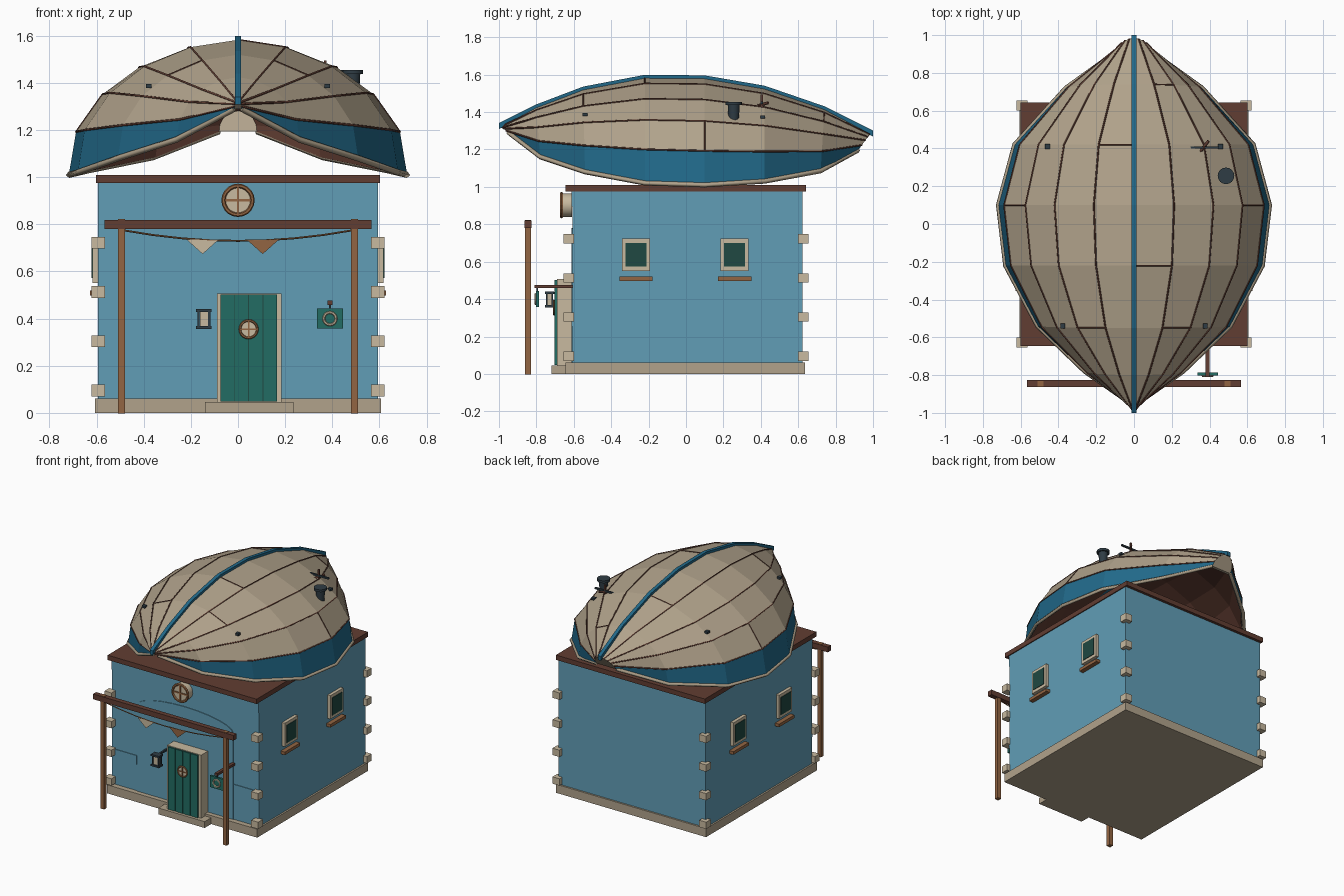
import bpy, bmesh, math
from mathutils import Vector

cube = bpy.data.objects.get("Cube")
if cube:
    bpy.data.objects.remove(cube, do_unlink=True)


def material(name, *rgb):
    m = bpy.data.materials.new(name)
    m.use_nodes = True
    m.diffuse_color = (*rgb, 1)
    m.node_tree.nodes["Principled BSDF"].inputs["Base Color"].default_value = (*rgb, 1)
    return m


WALL = material("wall blue", .12, .34, .47)
TAN = material("plank tan", .44, .365, .26)
BLUE = material("stripe blue", .015, .14, .25)
BROWN = material("dark brown", .12, .047, .032)
WOOD = material("warm wood", .29, .13, .055)
TEAL = material("door teal", .016, .15, .125)
CREAM = material("cream stone", .58, .49, .35)
IRON = material("dark iron", .028, .045, .058)
GLASS = material("dark glass", .014, .065, .054)


def mesh_object(name, bm, *mats):
    me = bpy.data.meshes.new(name)
    bm.to_mesh(me)
    bm.free()
    ob = bpy.data.objects.new(name, me)
    for m in mats:
        me.materials.append(m)
    bpy.context.collection.objects.link(ob)
    return ob


def prism(name, pts, vec, mat):
    """Extrude a flat outline along a vector."""
    bm = bmesh.new()
    face = bm.faces.new([bm.verts.new(p) for p in pts])
    ext = bmesh.ops.extrude_face_region(bm, geom=[face], use_keep_orig=True)
    moved = [v for v in ext["geom"] if isinstance(v, bmesh.types.BMVert)]
    bmesh.ops.translate(bm, verts=moved, vec=vec)
    bmesh.ops.recalc_face_normals(bm, faces=bm.faces)
    return mesh_object(name, bm, mat)


def box(name, x, y, z, mat):
    """Box from (min, max) ranges."""
    pts = [(x[0], y[0], z[0]), (x[1], y[0], z[0]), (x[1], y[1], z[0]), (x[0], y[1], z[0])]
    return prism(name, pts, (0, 0, z[1] - z[0]), mat)


def block(name, c, size, mat):
    return box(name, *[(a - s / 2, a + s / 2) for a, s in zip(c, size)], mat)


def cylinder(name, c, r, depth, mat, r2=None, facing_front=False, sides=16):
    bpy.ops.mesh.primitive_cone_add(vertices=sides, radius1=r, radius2=r if r2 is None else r2, depth=depth,
                                    location=c, rotation=(math.pi / 2 if facing_front else 0, 0, 0))
    ob = bpy.context.object
    ob.name = name
    ob.data.materials.append(mat)
    bpy.ops.object.shade_smooth_by_angle()
    return ob


def ring(name, c, r, thick, mat):
    bpy.ops.mesh.primitive_torus_add(major_radius=r, minor_radius=thick, major_segments=20, minor_segments=6,
                                     location=c, rotation=(math.pi / 2, 0, 0))
    ob = bpy.context.object
    ob.name = name
    ob.data.materials.append(mat)


def strip(name, pts, radius, mat):
    cu = bpy.data.curves.new(name, "CURVE")
    cu.dimensions = "3D"
    cu.bevel_depth, cu.bevel_resolution, cu.use_fill_caps = radius, 0, True
    sp = cu.splines.new("POLY")
    sp.points.add(len(pts) - 1)
    for p, co in zip(sp.points, pts):
        p.co = (*co, 1)
    ob = bpy.data.objects.new(name, cu)
    cu.materials.append(mat)
    bpy.context.collection.objects.link(ob)


# House shell
FRONT = -.607
box("house_body", (-.595, .595), (FRONT, .622), (.01, .98), WALL)
box("foundation", (-.607, .607), (-.645, .635), (0, .062), TAN)
box("door_step", (-.14, .235), (-.72, -.6), (0, .046), TAN)
box("roof_slab", (-.602, .602), (-.645, .642), (.975, 1.01), BROWN)
for sx in (-1, 1):
    for sy in (-1, 1):
        for i in range(4):
            block("corner_stone", (sx * .593, sy * .627, .095 + i * .209), (.056, .054, .05), CREAM)

# Front wall panels
arch = [(-.388, FRONT, .062), (.388, FRONT, .062), (.388, FRONT, .69)]
arch += [(.388 * math.cos(a), FRONT, .69 + .09 * math.sin(a)) for a in [math.pi * i / 12 for i in range(1, 12)]]
prism("arch_panel", arch + [(-.388, FRONT, .69)], (0, -.005, 0), WALL)
box("upper_panel", (-.595, .595), (FRONT - .005, FRONT), (.895, .975), WALL)
for s in (-1, 1):
    block("side_panel", (s * .493, FRONT - .002, .287), (.204, .005, .065), WALL)


def porthole(name, x, y, z, r, depth):
    cylinder(name + "_pane", (x, y, z), r * .9, depth, CREAM, facing_front=True, sides=20)
    front = y - depth / 2
    ring(name + "_ring", (x, front, z), r * .88, r * .13, WOOD)
    block(name + "_bar", (x, front, z), (r * 1.7, .012, r * .14), WOOD)
    block(name + "_bar", (x, front, z), (r * .14, .012, r * 1.7), WOOD)


# Door and portholes
box("door_frame", (-.09, .185), (-.69, FRONT), (.046, .507), CREAM)
for i in range(4):
    x = -.075 + i * .061
    box("door_plank", (x, x + .057), (-.703, -.685), (.048, .503), TEAL)
box("door_backing", (-.075, .165), (-.697, -.685), (.048, .503), GLASS)
porthole("door_porthole", .045, -.698, .355, .042, .016)
porthole("gable_porthole", 0, -.638, .902, .07, .056)

# Side windows
for s in (-1, 1):
    for y in (-.267, .26):
        block("window_frame", (s * .6, y, .637), (.036, .15, .172), CREAM)
        block("window_pane", (s * .605, y, .637), (.034, .112, .128), GLASS)
        block("window_sill", (s * .605, y, .509), (.045, .178, .022), WOOD)

# Porch
for s in (-1, 1):
    block("porch_post", (s * .495, -.845, .41), (.03, .03, .825), WOOD)
block("porch_beam", (0, -.845, .8), (1.135, .036, .038), BROWN)
strip("bunting_rope", [(x, -.845, .73 + .19 * x * x) for x in [i * .12 - .48 for i in range(9)]], .004, WOOD)
for x, m in ((-.15, CREAM), (.105, WOOD)):
    prism("bunting_flag", [(x - .068, -.848, .735), (x + .068, -.848, .735), (x, -.848, .674)], (0, .006, 0), m)

# Wall lantern
LX, LY = -.145, -.73
block("lantern_arm", (LX, -.665, .432), (.014, .12, .012), IRON)
for z in (.362, .435):
    block("lantern_cap", (LX, LY, z), (.066, .046, .013), IRON)
block("lantern_glow", (LX, LY, .4), (.034, .026, .065), CREAM)
for sx in (-1, 1):
    for sy in (-1, 1):
        block("lantern_bar", (LX + sx * .023, LY + sy * .015, .4), (.009, .008, .07), IRON)

# Hanging sign
block("sign_bracket", (.39, -.708, .467), (.022, .205, .018), BROWN)
block("sign_hanger", (.39, -.795, .45), (.008, .008, .03), IRON)
block("sign_board", (.39, -.795, .4), (.11, .016, .084), TEAL)
ring("sign_ring", (.39, -.804, .4), .026, .006, CREAM)

# Upturned boat: gunwale y, keel y, half width, gunwale z, keel z
STATIONS = [(-.95, -.99, .016, 1.29, 1.325), (-.78, -.8, .26, 1.16, 1.425), (-.54, -.55, .51, 1.08, 1.52),
            (-.22, -.22, .68, 1.02, 1.583), (.1, .1, .718, 1.01, 1.58), (.42, .42, .632, 1.03, 1.525),
            (.72, .74, .36, 1.085, 1.415), (.92, .985, .08, 1.195, 1.285)]
SECTION = [(1, 0), (.957, .32), (.8, .6), (.585, .8), (.295, .945), (0, 1)]


def hull_point(i, k, side=1):
    yg, yk, w, zg, zk = STATIONS[i]
    fx, fz = SECTION[k]
    return Vector((side * w * fx, yg + (yk - yg) * fz, zg + (zk - zg) * fz))


def ring_points(i):
    return [hull_point(i, k) for k in range(6)] + [hull_point(i, k, -1) for k in range(4, -1, -1)]


bm = bmesh.new()
rows = [[bm.verts.new(p) for p in ring_points(i)] for i in range(len(STATIONS))]
for a, b in zip(rows, rows[1:]):
    for j in range(10):
        f = bm.faces.new((a[j], b[j], b[j + 1], a[j + 1]))
        f.material_index = 1 if j in (0, 9) else 0
hull = mesh_object("boat_hull", bm, TAN, BLUE, BROWN)
shell = hull.modifiers.new("thickness", "SOLIDIFY")
shell.thickness, shell.offset, shell.material_offset = .014, -1, 2
prism("boat_transom", ring_points(-1), (0, -.02, 0), TAN)
prism("boat_stem", ring_points(0), (0, .015, 0), TAN)

# Keel strip, rails and plank seams
n = len(STATIONS)
keel = [Vector((-.013, s[1], s[4])) for s in STATIONS]
keel[0].y, keel[-1].y = -1, 1
up = Vector((0, 0, .016))
prism("boat_keel", [p + up for p in keel] + [p - up for p in reversed(keel)], (.026, 0, 0), BLUE)
for s in (-1, 1):
    strip("gunwale_rail", [hull_point(i, 0, s) for i in range(n)], .013, TAN)
    for k in range(1, 5):
        strip("plank_seam", [hull_point(i, k, s) for i in range(n)], .005, BROWN)
for i, k, s in ((5, 4, -1), (3, 4, 1), (2, 3, -1), (2, 3, 1), (6, 3, 1), (4, 1, 1), (4, 1, -1)):
    strip("plank_joint", [hull_point(i, k, s), hull_point(i, k + 1, s)], .004, BROWN)
for x, y, z in ((.458, .41, 1.373), (.378, -.54, 1.387)):
    for s in (-1, 1):
        block("hull_bolt", (s * x, y, z), (.024, .026, .016), IRON)

# Stove pipe
cylinder("stove_pipe", (.487, .255, 1.395), .027, .09, IRON, r2=.032)
cylinder("stove_pipe_cap", (.487, .255, 1.446), .044, .018, IRON)

# Weather vane
block("vane_post", (.37, .405, 1.44), (.012, .012, .11), BROWN)
block("vane_bar", (.365, .405, 1.45), (.17, .012, .012), IRON)
strip("vane_arm", [(.34, .37, 1.43), (.395, .44, 1.45)], .008, BROWN)
